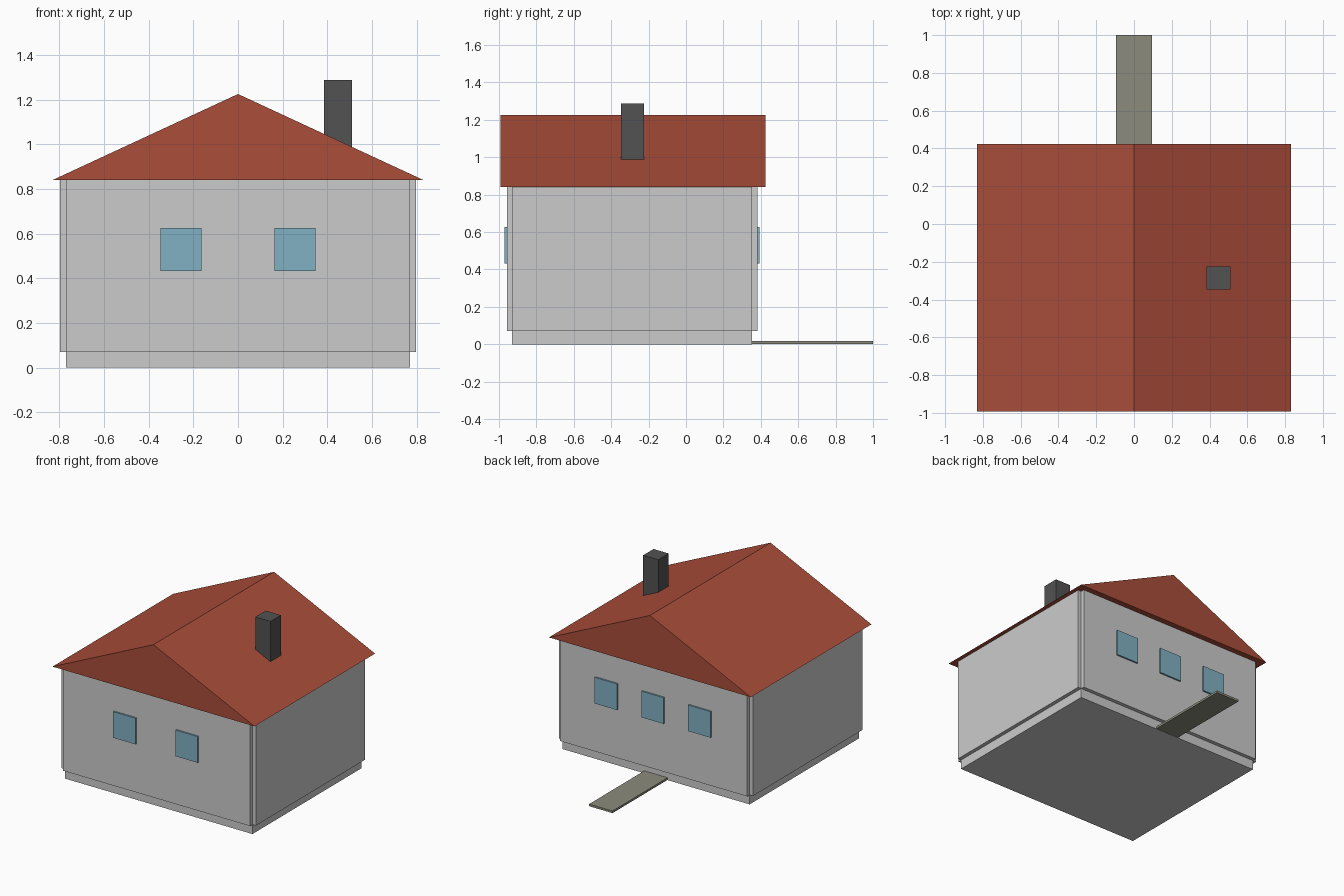
import bpy, bmesh

if "Cube" in bpy.data.objects:
    bpy.data.objects.remove(bpy.data.objects["Cube"])


def material(name, rgb):
    m = bpy.data.materials.new(name)
    m.diffuse_color = (*rgb, 1.0)
    m.use_nodes = True
    m.node_tree.nodes["Principled BSDF"].inputs["Base Color"].default_value = m.diffuse_color
    return m


ROOF = material("roof_red", (0.40, 0.075, 0.042))
GLASS = material("window_blue", (0.22, 0.44, 0.54))
DARK = material("chimney_grey", (0.085, 0.085, 0.085))
STONE = material("path_stone", (0.26, 0.26, 0.20))


def prism(name, profile, y0, y1, mat=None):
    """Extrude an x-z outline from y0 to y1."""
    bm = bmesh.new()
    face = bm.faces.new([bm.verts.new((x, y0, z)) for x, z in profile])
    ext = bmesh.ops.extrude_face_region(bm, geom=[face])
    moved = [g for g in ext["geom"] if isinstance(g, bmesh.types.BMVert)]
    bmesh.ops.translate(bm, verts=moved, vec=(0, y1 - y0, 0))
    bmesh.ops.recalc_face_normals(bm, faces=bm.faces)
    mesh = bpy.data.meshes.new(name)
    bm.to_mesh(mesh)
    bm.free()
    if mat:
        mesh.materials.append(mat)
    obj = bpy.data.objects.new(name, mesh)
    bpy.context.collection.objects.link(obj)
    return obj


def box(name, x, y, z, mat=None):
    outline = [(x[0], z[0]), (x[1], z[0]), (x[1], z[1]), (x[0], z[1])]
    return prism(name, outline, y[0], y[1], mat)


# House core, whose lower strip shows as the foundation
HX, FRONT, BACK, EAVE = 0.77, -0.93, 0.353, 0.84
T = 0.028
WALL_Z = (0.07, EAVE)
box("house_core", (-HX, HX), (FRONT, BACK), (0, EAVE))

# Wall panels standing proud of the core, leaving notched corners
box("front_wall", (-HX, HX), (FRONT - T, FRONT), WALL_Z)
box("back_wall", (-HX, HX), (BACK, BACK + T), WALL_Z)
box("right_wall", (HX, HX + T), (FRONT, BACK), WALL_Z)
box("left_wall", (-HX - T, -HX), (FRONT, BACK), WALL_Z)

# Gable roof
prism("roof", [(-0.83, EAVE), (0.83, EAVE), (0, 1.225)], -0.992, 0.424, ROOF)

# Chimney
box("chimney", (0.385, 0.51), (-0.347, -0.225), (0.95, 1.288), DARK)

# Windows: two in front, three at the back
W = 0.092
for cx in (-0.256, 0.256):
    box("front_window", (cx - W, cx + W), (-0.97, FRONT - 0.01), (0.432, 0.626), GLASS)
for cx in (-0.385, 0, 0.385):
    box("back_window", (cx - W, cx + W), (BACK + 0.01, 0.393), (0.432, 0.626), GLASS)

# Garden path
box("path", (-0.096, 0.096), (BACK, 1.0), (0.002, 0.018), STONE)
